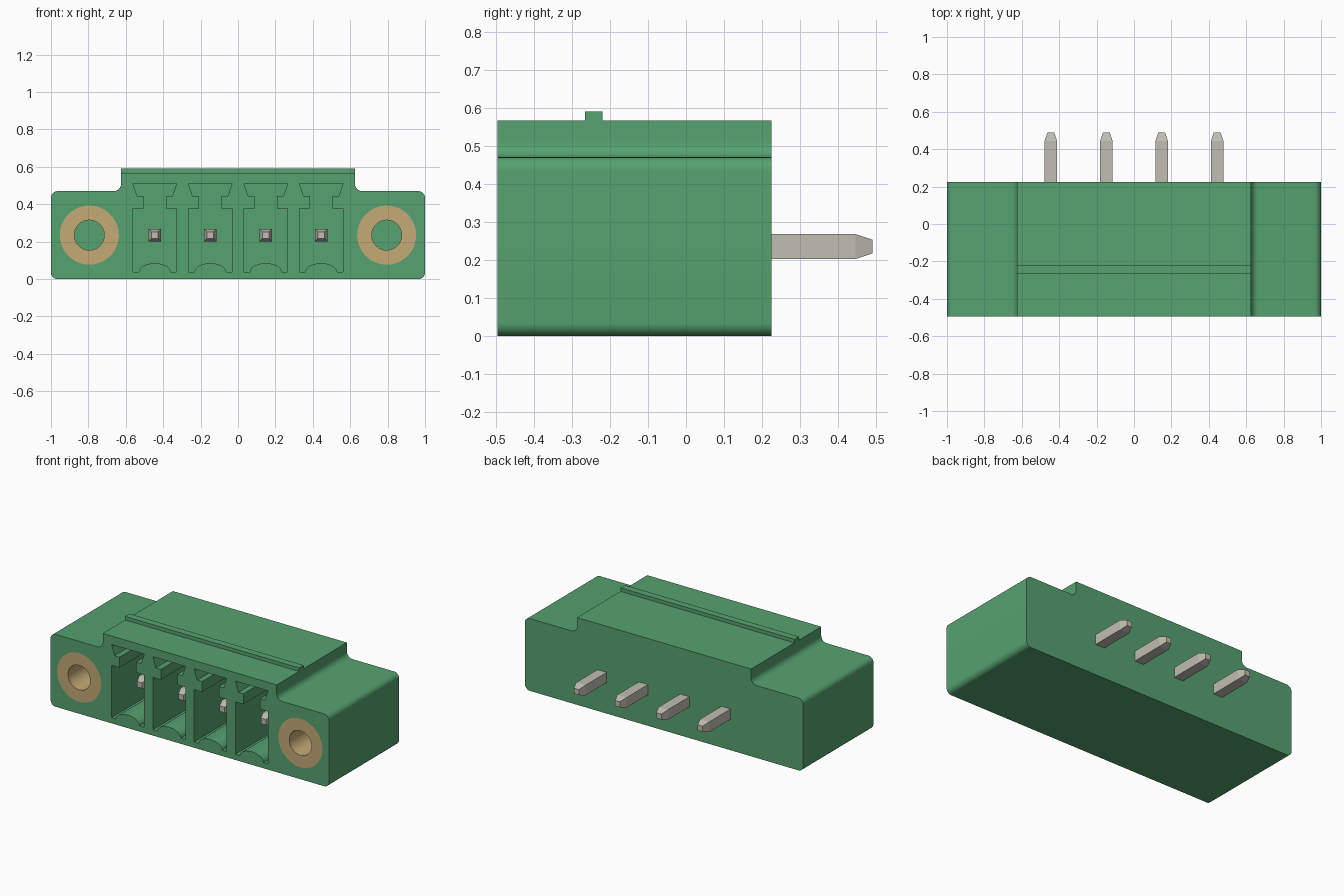
import bpy, bmesh, math
from mathutils import Vector

if "Cube" in bpy.data.objects:
    bpy.data.objects.remove(bpy.data.objects["Cube"], do_unlink=True)

FRONT, BACK = -0.495, 0.225
AXIS_Z = 0.235          # height of pins and inserts
PITCH = 0.2967
SLOT_END = 0.05
INSERT_END = 0.0
INSERT_X = 0.795


def material(name, rgb):
    m = bpy.data.materials.new(name)
    m.use_nodes = True
    m.diffuse_color = (*rgb, 1)
    m.node_tree.nodes["Principled BSDF"].inputs["Base Color"].default_value = (*rgb, 1)
    return m


GREEN = material("green plastic", (0.093, 0.36, 0.162))
METAL = material("tin metal", (0.53, 0.515, 0.445))
BRASS = material("brass", (0.56, 0.405, 0.18))


def loft(name, rings, mat, closed=False):
    """Skin a list of (y, [(x, z), ...]) rings; cap the ends unless closed into a loop."""
    bm = bmesh.new()
    loops = [[bm.verts.new((x, y, z)) for x, z in pts] for y, pts in rings]
    pairs = list(zip(loops, loops[1:]))
    if closed:
        pairs.append((loops[-1], loops[0]))
    else:
        bm.faces.new(loops[0])
        bm.faces.new(loops[-1])
    for a, b in pairs:
        for i in range(len(a)):
            j = (i + 1) % len(a)
            bm.faces.new((a[i], a[j], b[j], b[i]))
    bmesh.ops.recalc_face_normals(bm, faces=bm.faces)
    mesh = bpy.data.meshes.new(name)
    bm.to_mesh(mesh)
    bm.free()
    mesh.materials.append(mat)
    obj = bpy.data.objects.new(name, mesh)
    bpy.context.collection.objects.link(obj)
    return obj


def activate(obj):
    bpy.ops.object.select_all(action='DESELECT')
    obj.select_set(True)
    bpy.context.view_layer.objects.active = obj


def smooth(obj):
    activate(obj)
    bpy.ops.object.shade_smooth_by_angle(angle=math.radians(30))


def cut(obj, cutter):
    activate(obj)
    mod = obj.modifiers.new("cut", 'BOOLEAN')
    mod.operation, mod.solver, mod.object = 'DIFFERENCE', 'EXACT', cutter
    bpy.ops.object.modifier_apply(modifier=mod.name)
    bpy.data.objects.remove(cutter, do_unlink=True)


def rounded(corners, steps=8):
    """Round the right-angled corners of an outline given as (x, z, radius)."""
    out = []
    for i, (x, z, r) in enumerate(corners):
        p = Vector((x, z))
        if r == 0:
            out.append(p)
            continue
        u = (Vector(corners[i - 1][:2]) - p).normalized()
        v = (Vector(corners[(i + 1) % len(corners)][:2]) - p).normalized()
        for k in range(steps + 1):
            t = math.pi / 2 * k / steps
            out.append(p + r * (u * (1 - math.sin(t)) + v * (1 - math.cos(t))))
    return out


def circle(x, r, n=48):
    return [(x + r * math.cos(2 * math.pi * k / n), AXIS_Z + r * math.sin(2 * math.pi * k / n))
            for k in range(n)]


def square(x, h):
    return [(x - h, AXIS_Z - h), (x + h, AXIS_Z - h), (x + h, AXIS_Z + h), (x - h, AXIS_Z + h)]


# Housing: stepped profile with rounded flanges
half = [(1, 0, 0.035), (1, 0.47, 0.035), (0.625, 0.47, 0.04), (0.625, 0.567, 0)]
outline = rounded(half + [(-x, z, r) for x, z, r in reversed(half)])
housing = loft("housing", [(FRONT, outline), (BACK, outline)], GREEN)

# Keyed slots: wide chamber, neck, flared head and a curved hump on the floor
side = [(0.117, 0.037), (0.117, 0.377), (0.06, 0.377), (0.06, 0.445), (0.095, 0.445), (0.117, 0.512)]
hump = [(0.085 * math.cos(t), 0.037 + 0.048 * math.sin(t))
        for t in [math.pi * (1 - k / 16) for k in range(17)]]
slot = hump + side + [(-x, z) for x, z in reversed(side)]
pin_positions = [(i - 1.5) * PITCH for i in range(4)]
for cx in pin_positions:
    pts = [(x + cx, z) for x, z in slot]
    cut(housing, loft("slot_cutter", [(FRONT - 0.1, pts), (SLOT_END, pts)], GREEN))

# Flange pockets with threaded inserts flush to the front
for label, cx in (("right", -INSERT_X), ("left", INSERT_X)):
    outer, inner = circle(cx, 0.158), circle(cx, 0.08)
    cut(housing, loft("pocket_cutter", [(FRONT - 0.1, outer), (INSERT_END, outer)], GREEN))
    insert = loft(label + "_insert", [(FRONT, outer), (INSERT_END, outer),
                                      (INSERT_END, inner), (FRONT, inner)], BRASS, closed=True)
    smooth(insert)
smooth(housing)

# Latch ridge across the top
ridge = [(-0.625, 0.56), (0.625, 0.56), (0.625, 0.59), (-0.625, 0.59)]
loft("latch_ridge", [(-0.266, ridge), (-0.22, ridge)], GREEN)

# Contact pins with tapered tips at both ends
for i, cx in enumerate(pin_positions):
    full, tip = square(cx, 0.033), square(cx, 0.018)
    loft("contact_pin_%d" % (i + 1),
         [(-0.375, tip), (-0.33, full), (0.445, full), (0.49, tip)], METAL)
